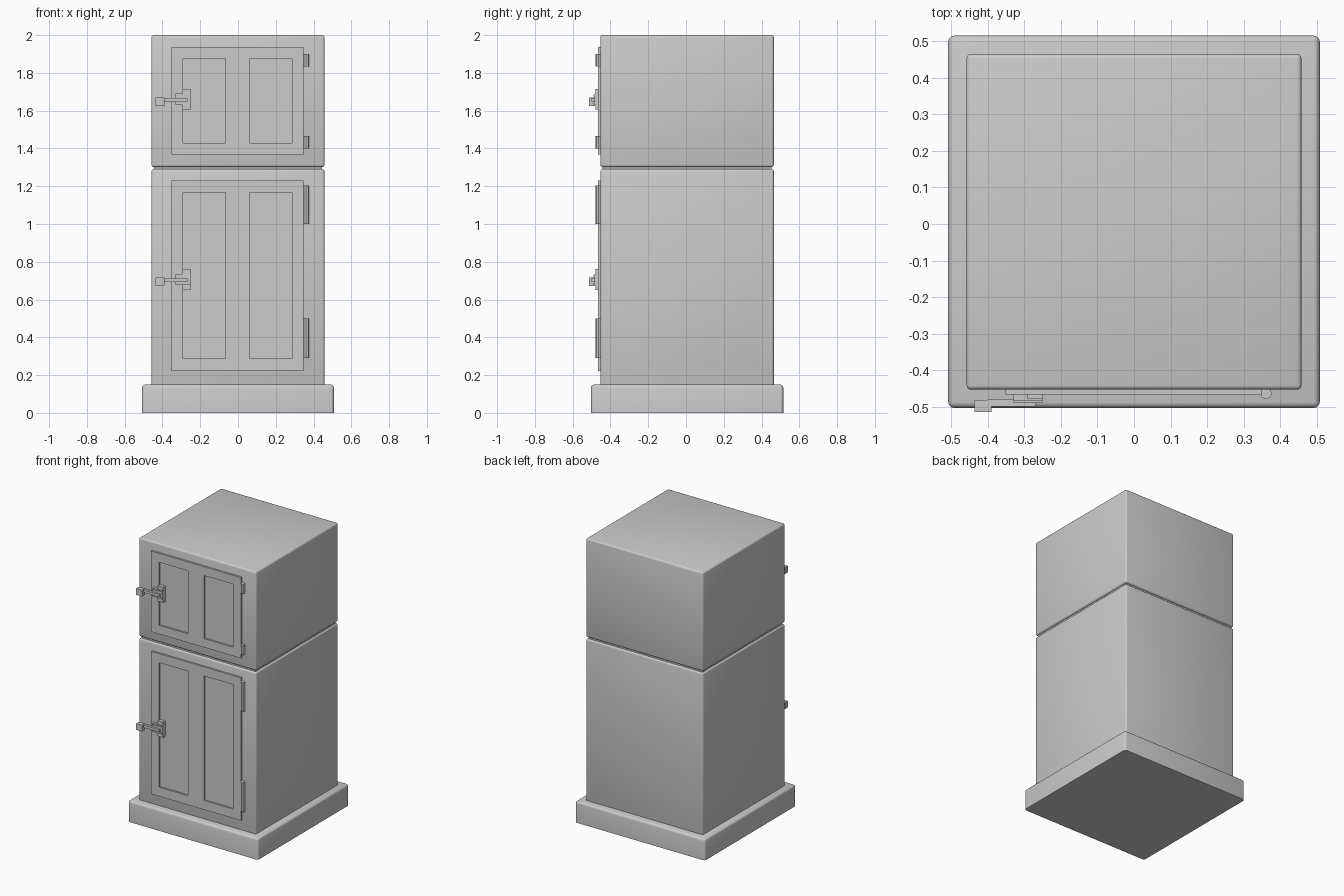
import bpy, bmesh
from mathutils import Matrix, Vector

cube = bpy.data.objects.get("Cube")
if cube:
    bpy.data.objects.remove(cube, do_unlink=True)

grey = bpy.data.materials.new("plain grey")
grey.use_nodes = True
grey.diffuse_color = (0.6, 0.6, 0.6, 1)
grey.node_tree.nodes["Principled BSDF"].inputs["Base Color"].default_value = (0.6, 0.6, 0.6, 1)


def finish(name, bm, smooth=None):
    bmesh.ops.recalc_face_normals(bm, faces=bm.faces)
    mesh = bpy.data.meshes.new(name)
    bm.to_mesh(mesh)
    bm.free()
    mesh.materials.append(grey)
    obj = bpy.data.objects.new(name, mesh)
    bpy.context.collection.objects.link(obj)
    if smooth:
        bpy.ops.object.select_all(action='DESELECT')
        obj.select_set(True)
        bpy.context.view_layer.objects.active = obj
        bpy.ops.object.shade_smooth_by_angle(angle=smooth)
    return obj


def add_box(bm, x, y, z):
    lo, hi = Vector((x[0], y[0], z[0])), Vector((x[1], y[1], z[1]))
    mat = Matrix.Translation((lo + hi) / 2) @ Matrix.Diagonal((*(hi - lo), 1))
    bmesh.ops.create_cube(bm, size=1, matrix=mat)


def box(name, x, y, z, bevel=0, flat_bottom=False):
    bm = bmesh.new()
    add_box(bm, x, y, z)
    if bevel:
        edges = [e for e in bm.edges
                 if not (flat_bottom and all(v.co.z < z[0] + 0.001 for v in e.verts))]
        bmesh.ops.bevel(bm, geom=edges, offset=bevel, segments=3,
                        profile=0.5, affect='EDGES')
    return finish(name, bm, 0.7 if bevel else None)


def door(name, xs, zs, front, back, recess):
    """Slab with two sunken panels, made from a grid of front faces."""
    bm = bmesh.new()
    grid = [[bm.verts.new((x, front, z)) for x in xs] for z in zs]
    panels = []
    for r in range(len(zs) - 1):
        for c in range(len(xs) - 1):
            f = bm.faces.new((grid[r][c], grid[r][c + 1], grid[r + 1][c + 1], grid[r + 1][c]))
            if r == 1 and c in (1, 3):
                panels.append(f)
    rim = [e for e in bm.edges if e.is_boundary]
    new = bmesh.ops.extrude_edge_only(bm, edges=rim)["geom"]
    for v in new:
        if isinstance(v, bmesh.types.BMVert):
            v.co.y = back
    for f in panels:
        sunk = bmesh.ops.extrude_discrete_faces(bm, faces=[f])["faces"][0]
        ring = list(sunk.verts)
        top = [v for v in ring]
        for v in top:
            v.co.y = recess
        # walls between the opening and the sunken panel
        opening = [next(g for row in grid for g in row
                        if abs(g.co.x - v.co.x) < 1e-5 and abs(g.co.z - v.co.z) < 1e-5)
                   for v in top]
        for i in range(4):
            j = (i + 1) % 4
            quad = (opening[i], opening[j], top[j], top[i])
            if not bm.faces.get(quad):
                bm.faces.new(quad)
    return finish(name, bm)


def hinge(name, z0, z1):
    bm = bmesh.new()
    bmesh.ops.create_cone(bm, cap_ends=True, segments=8, radius1=0.016, radius2=0.016,
                          depth=z1 - z0, matrix=Matrix.Translation((0.361, -0.463, (z0 + z1) / 2)))
    return finish(name, bm)


def latch(name, z):
    bm = bmesh.new()
    # door plate and wider keeper
    add_box(bm, (-0.293, -0.25), (-0.478, -0.45), (z - 0.055, z + 0.055))
    add_box(bm, (-0.33, -0.25), (-0.484, -0.45), (z - 0.03, z + 0.03))
    add_box(bm, (-0.33, -0.25), (-0.489, -0.45), (z + 0.014, z + 0.024))
    add_box(bm, (-0.33, -0.25), (-0.489, -0.45), (z - 0.028, z - 0.018))
    # lever and square knob
    add_box(bm, (-0.4, -0.268), (-0.499, -0.48), (z - 0.012, z + 0.006))
    add_box(bm, (-0.436, -0.39), (-0.514, -0.482), (z - 0.035, z + 0.01))
    return finish(name, bm)


# Cabinet
W, F, B = 0.458, -0.453, 0.465
box("base", (-0.508, 0.508), (-0.503, 0.515), (0, 0.15), 0.016, True)
box("lower_cabinet", (-W, W), (F, B), (0.13, 1.29), 0.012)
box("seam_neck", (-W + 0.012, W - 0.012), (F + 0.012, B - 0.012), (1.27, 1.32))
box("upper_cabinet", (-W, W), (F, B), (1.302, 2.0), 0.012)

# Doors
columns = (-0.352, -0.29, -0.066, 0.062, 0.286, 0.348)
door("lower_door", columns, (0.222, 0.287, 1.166, 1.23), -0.466, F + 0.004, F - 0.001)
door("upper_door", columns, (1.368, 1.43, 1.875, 1.938), -0.466, F + 0.004, F - 0.001)

# Hardware
for label, z0, z1 in (("lower_door_bottom", 0.29, 0.5), ("lower_door_top", 1.0, 1.205),
                      ("upper_door_bottom", 1.4, 1.466), ("upper_door_top", 1.833, 1.9)):
    hinge(label + "_hinge", z0, z1)
latch("lower_latch", 0.706)
latch("upper_latch", 1.66)
